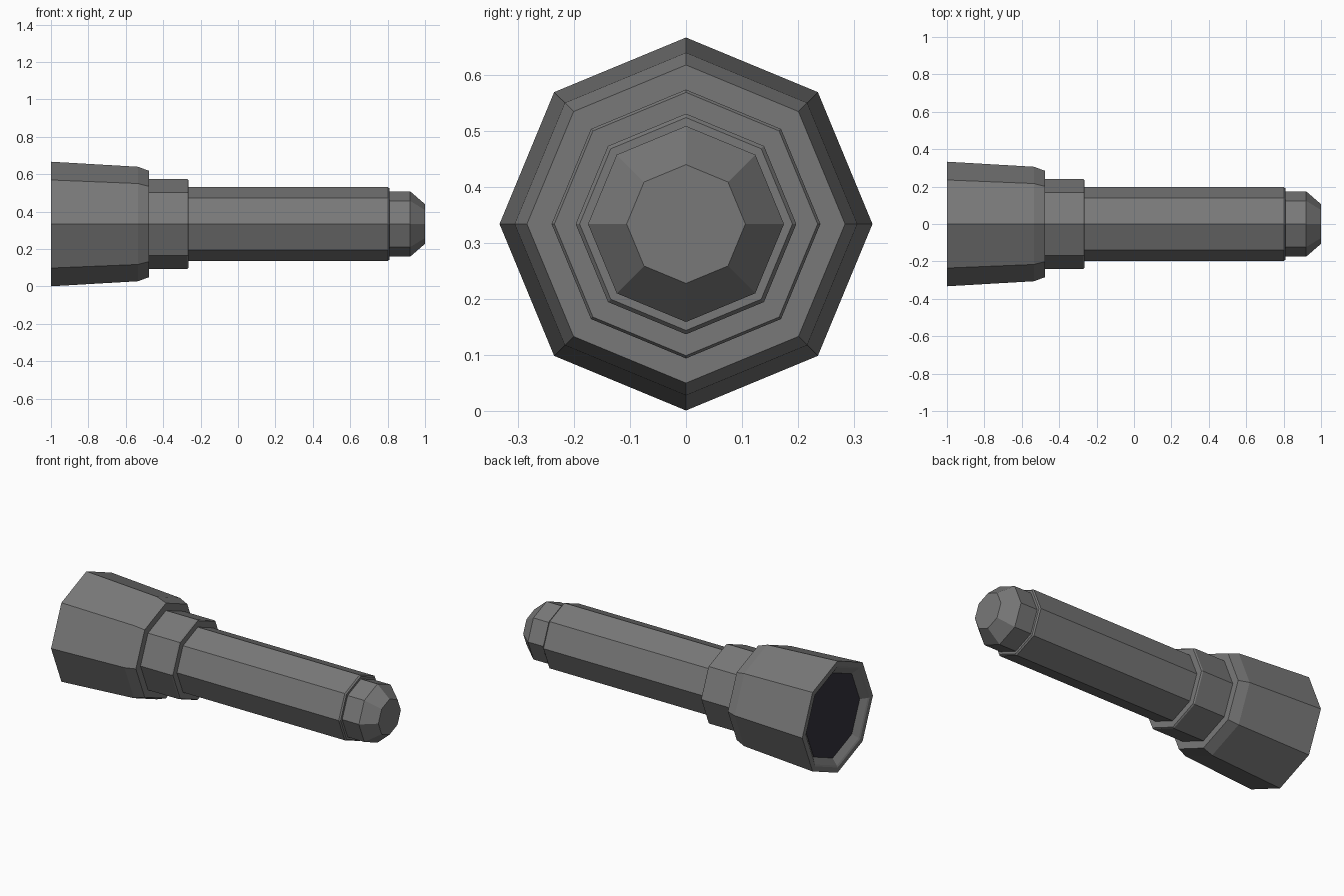
import bpy, bmesh, math

if "Cube" in bpy.data.objects:
    bpy.data.objects.remove(bpy.data.objects["Cube"])

CZ = 0.334   # height of the torch axis
SIDES = 8


def material(name, rgb):
    m = bpy.data.materials.new(name)
    m.diffuse_color = (*rgb, 1)
    m.use_nodes = True
    m.node_tree.nodes["Principled BSDF"].inputs["Base Color"].default_value = m.diffuse_color
    return m


grey = material("grey metal", (0.19, 0.19, 0.19))
dark = material("dark lens", (0.035, 0.032, 0.045))


def lathe(name, profile, mat, cap_start=False, cap_end=False):
    """Spin (x, radius) points into an octagonal shell around the x axis."""
    bm = bmesh.new()
    rings = []
    for x, r in profile:
        rings.append([bm.verts.new((x, r * math.cos(a), CZ + r * math.sin(a)))
                      for a in (2 * math.pi * i / SIDES for i in range(SIDES))])
    for a, b in zip(rings, rings[1:]):
        for i in range(SIDES):
            j = (i + 1) % SIDES
            bm.faces.new((a[i], b[i], b[j], a[j]))
    if cap_start:
        bm.faces.new(rings[0])
    if cap_end:
        bm.faces.new(rings[-1][::-1])
    bm.normal_update()
    if cap_start or cap_end:
        bmesh.ops.recalc_face_normals(bm, faces=bm.faces)
    me = bpy.data.meshes.new(name)
    bm.to_mesh(me)
    bm.free()
    me.materials.append(mat)
    ob = bpy.data.objects.new(name, me)
    bpy.context.collection.objects.link(ob)
    return ob


# Whole casing: recess, rim, flared head, collar, handle, tail cap
lathe("casing", [
    (-0.965, 0.252), (-0.995, 0.292), (-1.0, 0.302), (-1.0, 0.333),
    (-0.535, 0.306), (-0.475, 0.284), (-0.475, 0.240),
    (-0.470, 0.240), (-0.272, 0.240), (-0.265, 0.235), (-0.265, 0.197),
    (0.802, 0.197), (0.81, 0.190), (0.81, 0.175),
    (0.92, 0.175), (1.0, 0.106)], grey, cap_start=True, cap_end=True)

# Lens set in the recess
lathe("lens", [(-0.968, 0.254), (-0.966, 0.254)], dark, True, True)
